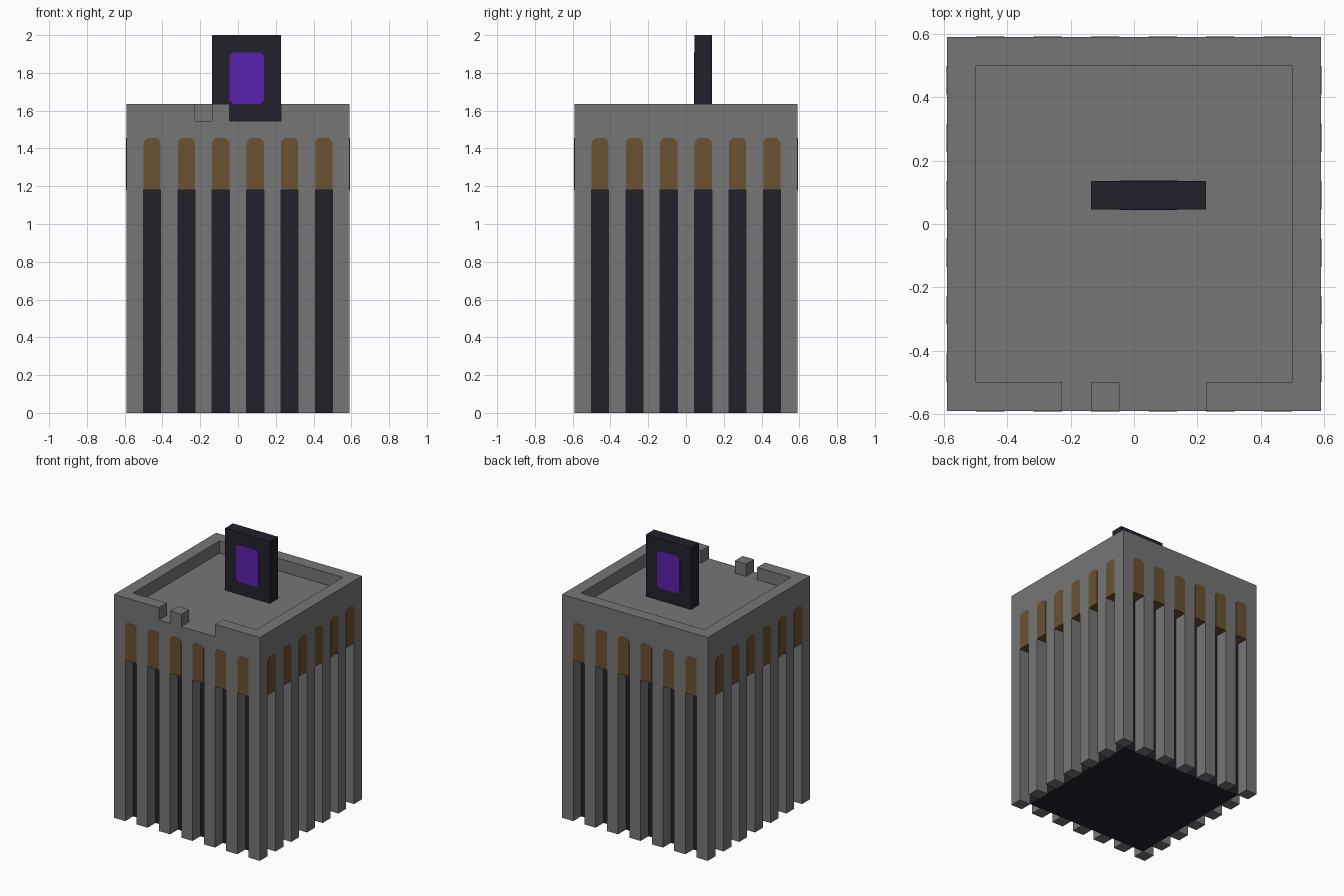
import bpy, bmesh
from math import pi
from mathutils import Matrix, Vector

cube = bpy.data.objects.get("Cube")
if cube:
    bpy.data.objects.remove(cube, do_unlink=True)

U = 1 / 11          # one block
PROUD = 0.02        # how far painted plates stand out, in blocks


def material(name, hex_code):
    rgb = [int(hex_code[i:i + 2], 16) / 255 for i in (0, 2, 4)]
    rgb = [c / 12.92 if c < 0.04 else ((c + 0.055) / 1.055) ** 2.4 for c in rgb]
    mat = bpy.data.materials.new(name)
    mat.use_nodes = True
    mat.diffuse_color = (*rgb, 1)
    bsdf = mat.node_tree.nodes["Principled BSDF"]
    bsdf.inputs["Base Color"].default_value = (*rgb, 1)
    bsdf.inputs["Roughness"].default_value = 0.9
    return mat


STONE = material("stone grey", "767676")
DARK = material("dark slate", "22212C")
WOOD = material("brown wood", "6B5231")
GLOW = material("purple glow", "5A20AC")


def extrude(bm, outline, start, sweep):
    """Extrude a closed planar outline along a sweep vector."""
    a = [bm.verts.new(Vector(p) + Vector(start)) for p in outline]
    b = [bm.verts.new(v.co + Vector(sweep)) for v in a]
    bm.faces.new(a)
    bm.faces.new(b)
    for i in range(len(a)):
        j = (i + 1) % len(a)
        bm.faces.new((a[i], a[j], b[j], b[i]))
    return a + b


def box(bm, x0, x1, y0, y1, z0, z1):
    outline = [(x0, y0, 0), (x1, y0, 0), (x1, y1, 0), (x0, y1, 0)]
    return extrude(bm, outline, (0, 0, z0), (0, 0, z1 - z0))


def finish(bm, name, mat):
    bmesh.ops.recalc_face_normals(bm, faces=bm.faces)
    bmesh.ops.scale(bm, vec=(U, U, U), verts=bm.verts)
    mesh = bpy.data.meshes.new(name)
    bm.to_mesh(mesh)
    bm.free()
    mesh.materials.append(mat)
    obj = bpy.data.objects.new(name, mesh)
    bpy.context.collection.objects.link(obj)
    return obj


def box_object(name, mat, *bounds):
    bm = bmesh.new()
    box(bm, *bounds)
    return finish(bm, name, mat)


# Dark core behind the pillars
box_object("inner_core", DARK, -5.5, 5.5, -5.5, 5.5, 0, 13)

# Pillars around all four sides
bm = bmesh.new()
steps = range(-6, 7, 2)
for x in steps:
    for y in steps:
        if 6 in (abs(x), abs(y)):
            box(bm, x - .5, x + .5, y - .5, y + .5, 0, 13)
finish(bm, "pillars", STONE)

# Upper wall with roof deck, and parapet with a gap at the front
box_object("upper_block", STONE, -6.5, 6.5, -6.5, 6.5, 13, 17)
half = [(2.5, -6.5), (6.5, -6.5), (6.5, 6.5)]
inner = [(5.5, 5.5), (5.5, -5.5), (2.5, -5.5)]
ring = (half + [(-x, y) for x, y in reversed(half)]
        + [(-x, y) for x, y in reversed(inner)] + inner)
bm = bmesh.new()
extrude(bm, [(x, y, 0) for x, y in ring], (0, 0, 17), (0, 0, 1))
finish(bm, "parapet", STONE)
box_object("merlon", STONE, -1.5, -.5, -6.5, -5.5, 17, 18)

# Brown blocks with clipped tops above every slot
bm = bmesh.new()
bottom = 13 - PROUD
arch = [(-.5, 0, bottom), (.5, 0, bottom), (.5, 0, 15.8),
        (.3, 0, 16), (-.3, 0, 16), (-.5, 0, 15.8)]
for side in range(4):
    turn = Matrix.Rotation(side * pi / 2, 3, 'Z')
    for x in range(-5, 6, 2):
        verts = extrude(bm, arch, (x, -6.5 - PROUD, 0), (0, 1 + PROUD, 0))
        bmesh.ops.rotate(bm, matrix=turn, verts=verts)
finish(bm, "slot_heads", WOOD)

# Standing gate on the roof with a glowing panel on both faces
box_object("gate_frame", DARK, -1.5, 2.5, .5, 1.5, 17, 22)
bm = bmesh.new()
corner = [(1, 1.3), (.8, 1.5), (-.8, 1.5), (-1, 1.3)]
panel = corner + [(-x, -z) for x, z in corner]
extrude(bm, [(x + .5, 0, z + 19.5) for x, z in panel],
        (0, .5 - PROUD, 0), (0, 1 + 2 * PROUD, 0))
finish(bm, "gate_panel", GLOW)
